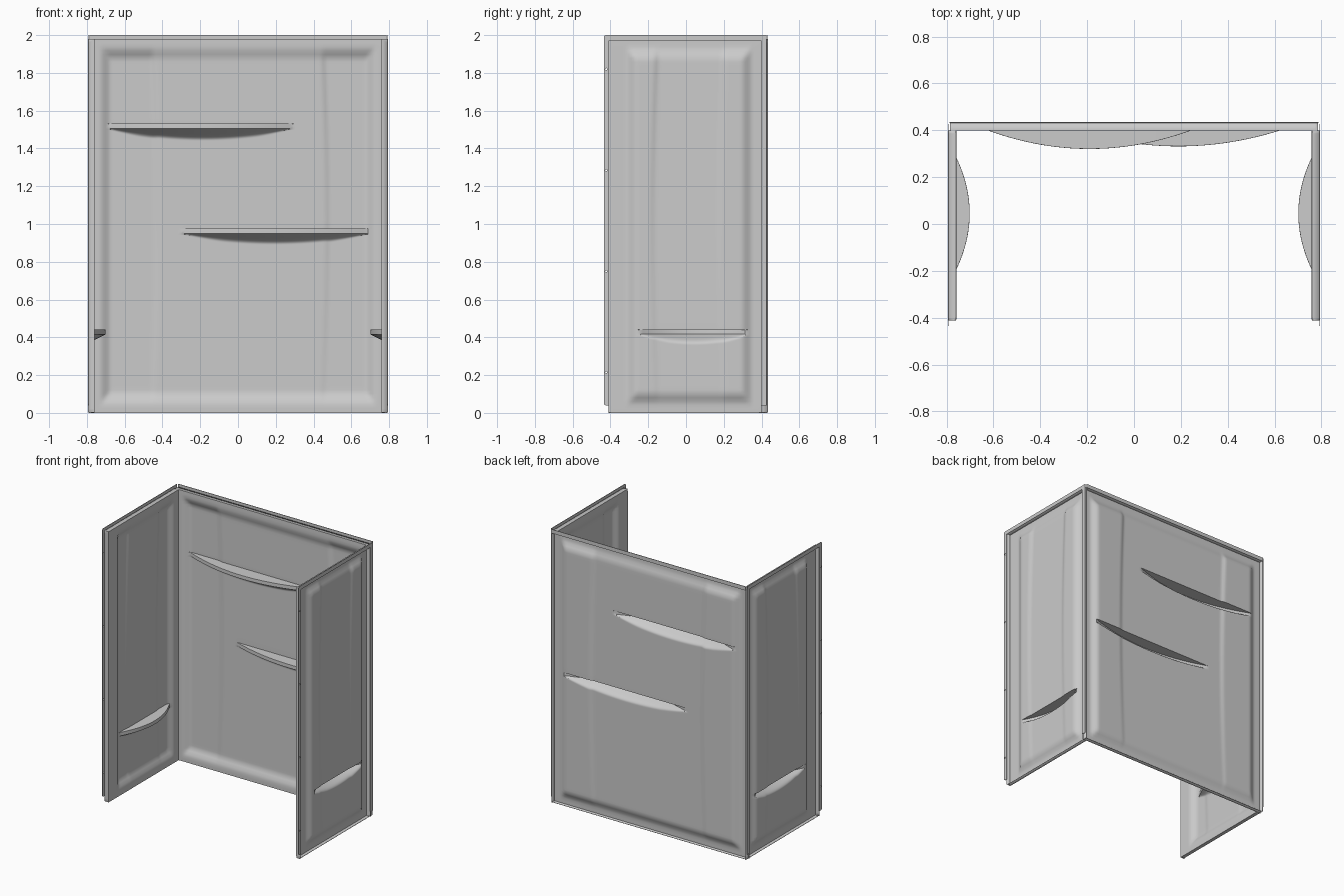
import bpy, bmesh, math

if "Cube" in bpy.data.objects:
    bpy.data.objects.remove(bpy.data.objects["Cube"])

RIM, FIELD, EDGE, Z_TOP = 0.035, 0.008, 0.002, 1.978
SHEET = 0.003


def ss(t):
    t = min(max(t, 0.0), 1.0)
    return t * t * (3 - 2 * t)


def smooth_max(a, b, k):
    if k < 1e-6:
        return max(a, b)
    h = max(k - abs(a - b), 0) / k
    return max(a, b) + h * h * k / 4


def depth(u, z, p):
    """Relief of a moulded panel: rim, recessed field, raised middle, shelves."""
    (f0, f1), w = p["field"], 0.065
    e = ss(min(u - f0, f1 - u, z - 0.045, 1.935 - z) / w)
    bow = p["bow"] * math.sin(math.pi * z / 2)
    c0, c1 = p["creases"]
    mid = ss((u - c0 - bow) / 0.035) * ss((c1 + bow - u) / 0.035)
    d = RIM - (RIM - FIELD) * e + 0.011 * mid * e * (0.3 + 0.35 * z)
    for uc, half, zt, peak in p["shelves"]:
        lip = FIELD + (peak - FIELD) * (1 - ((u - uc) / half) ** 2)
        if z > zt + 1e-6 or lip <= d:
            continue
        under = lip - max(zt - 0.024 - z, 0) * 2.0
        if z >= zt - 0.0241:
            d = max(d, lip)
        else:
            d = smooth_max(d, under, min(0.03, 0.5 * (lip - d)))
    return d


def steps(a, b, size):
    n = max(1, round((b - a) / size))
    return [a + (b - a) * i / n for i in range(n + 1)]


def finish(ob, angle=32):
    bpy.ops.object.select_all(action='DESELECT')
    ob.select_set(True)
    bpy.context.view_layer.objects.active = ob
    bpy.ops.object.shade_smooth_by_angle(angle=math.radians(angle))


def new_object(name, bm):
    me = bpy.data.meshes.new(name)
    bm.to_mesh(me)
    bm.free()
    ob = bpy.data.objects.new(name, me)
    bpy.context.collection.objects.link(ob)
    return ob


def panel(name, p, place):
    u0, u1 = p["span"]
    us = steps(u0, u1, 0.012)
    zs = set(steps(0.0015, Z_TOP, 0.02))
    for uc, half, zt, peak in p["shelves"]:
        zs = {z for z in zs if not zt - 0.13 < z < zt + 0.006}
        zs |= {zt + 0.0008, zt, zt - 0.012, zt - 0.024}
        zs |= set(steps(zt - 0.13, zt - 0.029, 0.005))
    zs = sorted(zs)
    # doubled outer rows form the return from rim to wall plane
    us = [us[0]] + us + [us[-1]]
    zs = [zs[0]] + zs + [zs[-1]]
    bm = bmesh.new()
    grid = []
    for j, z in enumerate(zs):
        row = []
        for i, u in enumerate(us):
            if i in (0, len(us) - 1) or j == len(zs) - 1:
                d = EDGE
            elif j == 0:
                d = 0.01
            else:
                d = depth(u, z, p)
            row.append(bm.verts.new(place(u, z, d)))
        grid.append(row)
    for a, b in zip(grid, grid[1:]):
        for i in range(len(us) - 1):
            bm.faces.new((a[i], a[i + 1], b[i + 1], b[i]))
    bmesh.ops.remove_doubles(bm, verts=bm.verts, dist=1e-5)
    bmesh.ops.recalc_face_normals(bm, faces=bm.faces)
    ob = new_object(name, bm)
    mod = ob.modifiers.new("sheet", 'SOLIDIFY')
    mod.thickness, mod.offset = SHEET, 0
    finish(ob)


def box(name, lo, hi):
    bm = bmesh.new()
    bmesh.ops.create_cube(bm, size=1)
    for v in bm.verts:
        v.co = [(lo[k] + hi[k]) / 2 + v.co[k] * (hi[k] - lo[k]) for k in range(3)]
    return new_object(name, bm)


# Back wall with two offset shelves
back = dict(span=(-0.785, 0.785), field=(-0.735, 0.735), creases=(-0.47, 0.465), bow=0.025,
            shelves=[(-0.19, 0.50, 1.53, 0.113), (0.19, 0.51, 0.975, 0.102)])
panel("back_wall", back, lambda u, z, d: (u, 0.435 - d, z))
box("back_top_flange", (-0.787, 0.431, 1.972), (0.787, 0.435, 2.0))

# Side walls, one shelf each
side = dict(span=(-0.41, 0.398), field=(-0.32, 0.355), creases=(-0.17, 0.22), bow=-0.025,
            shelves=[(0.045, 0.29, 0.44, 0.092)])
for label, s in (("left", -1), ("right", 1)):
    panel(label + "_wall", side, lambda u, z, d, s=s: (s * (0.795 - d), u, z))
    x = sorted((s * 0.791, s * 0.795))
    box(label + "_top_flange", (x[0], -0.41, 1.972), (x[1], 0.40, 2.0))
    box(label + "_rear_flange", (x[0], 0.396, 0.04), (x[1], 0.427, 2.0))
    front = box(label + "_front_flange", (x[0], -0.435, 0.04), (x[1], -0.408, 2.0))
    # rounded upper corner of the nailing flange
    bm = bmesh.new()
    bm.from_mesh(front.data)
    corner = [e for e in bm.edges
              if all(v.co.y < -0.43 for v in e.verts)
              and abs(e.verts[0].co.x - e.verts[1].co.x) > 0.001]
    bmesh.ops.bevel(bm, geom=corner, offset=0.012, segments=4, affect='EDGES', profile=0.5)
    bm.to_mesh(front.data)
    bm.free()
    # fixing holes
    for z in (0.215, 0.75, 1.285, 1.82):
        bpy.ops.mesh.primitive_cylinder_add(vertices=12, radius=0.005, depth=0.03,
                                            location=(s * 0.793, -0.423, z),
                                            rotation=(0, math.pi / 2, 0))
        cutter = bpy.context.object
        cutter.hide_render = True
        mod = front.modifiers.new("hole", 'BOOLEAN')
        mod.object, mod.operation = cutter, 'DIFFERENCE'
        bpy.context.view_layer.objects.active = front
        bpy.ops.object.modifier_apply(modifier=mod.name)
        bpy.data.objects.remove(cutter)
